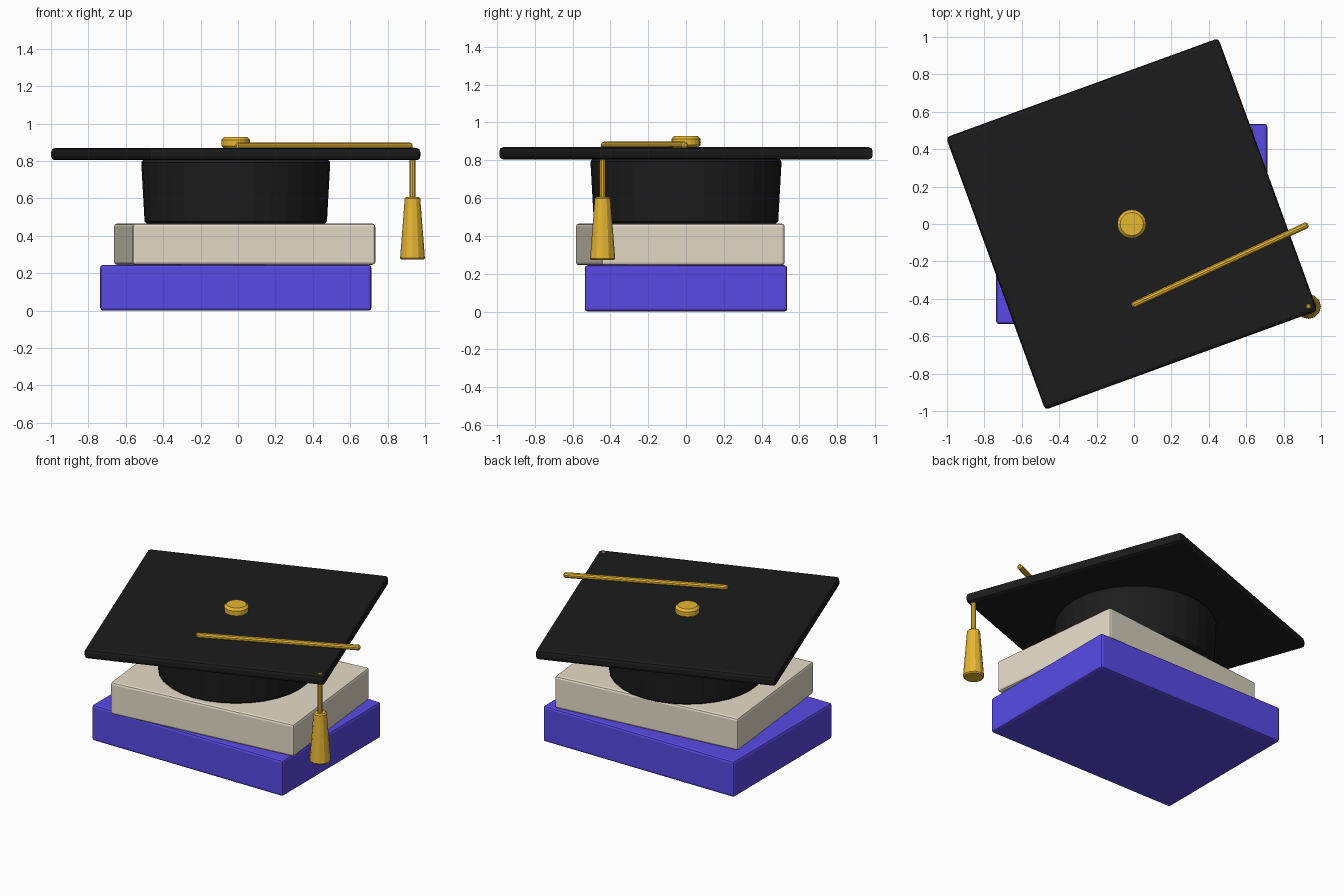
import bpy
import math
from mathutils import Vector

if "Cube" in bpy.data.objects:
    bpy.data.objects.remove(bpy.data.objects["Cube"])

CX, CY = -0.012, 0.0  # stack axis


def material(name, rgb):
    lin = [c / 12.92 if c <= 0.04045 else ((c + 0.055) / 1.055) ** 2.4 for c in rgb]
    m = bpy.data.materials.new(name)
    m.diffuse_color = (*lin, 1.0)
    m.use_nodes = True
    m.node_tree.nodes["Principled BSDF"].inputs["Base Color"].default_value = m.diffuse_color
    return m


indigo = material("indigo", (0.345, 0.29, 0.90))
cream = material("cream", (0.90, 0.865, 0.79))
black = material("black", (0.11, 0.11, 0.11))
gold = material("gold", (0.91, 0.72, 0.20))


def finish(ob, name, mat, bevel, segments=2):
    ob.name = name
    ob.data.materials.append(mat)
    if bevel:
        b = ob.modifiers.new("soft_edges", "BEVEL")
        b.width = bevel
        b.segments = segments
        b.limit_method = "ANGLE"
        b.angle_limit = math.radians(40)
    return ob


def box(name, mat, center, size, turn=0.0, bevel=0.015):
    bpy.ops.mesh.primitive_cube_add(size=1, location=center)
    ob = bpy.context.object
    ob.scale = size
    bpy.ops.object.transform_apply(location=False, rotation=False, scale=True)
    ob.rotation_euler.z = math.radians(turn)
    return finish(ob, name, mat, bevel)


def cone(name, mat, xy, z0, z1, r0, r1, sides, bevel=0.0):
    bpy.ops.mesh.primitive_cone_add(vertices=sides, radius1=r0, radius2=r1, depth=z1 - z0,
                                    location=(*xy, (z0 + z1) / 2))
    return finish(bpy.context.object, name, mat, bevel, 1)


# stacked books
box("lower_book", indigo, (CX, CY, 0.1225), (1.45, 1.07, 0.245))
box("upper_book", cream, (0.0355, -0.03, 0.355), (1.305, 0.975, 0.22), turn=6)

# cap crown and square board
cone("cap_crown", black, (CX, CY), 0.465, 0.805, 0.487, 0.506, 32, 0.012)
box("cap_board", black, (CX, CY, 0.8365), (1.55, 1.55, 0.065), turn=20, bevel=0.02)

# button on the board
cone("button", gold, (CX, CY), 0.866, 0.928, 0.077, 0.077, 20, 0.015)

# cord lying across the board
a, b = Vector((-0.012, -0.437, 0.88)), Vector((0.93, -0.003, 0.88))
bpy.ops.mesh.primitive_cylinder_add(vertices=10, radius=0.018, depth=(b - a).length,
                                    location=(a + b) / 2)
cord = finish(bpy.context.object, "cord", gold, 0.008, 1)
cord.rotation_euler = (b - a).to_track_quat("Z", "Y").to_euler()

# hanging tassel
cone("tassel_string", gold, (0.933, -0.441), 0.59, 0.873, 0.016, 0.016, 10, 0.006)
cone("tassel", gold, (0.933, -0.441), 0.272, 0.607, 0.067, 0.041, 12, 0.008)
